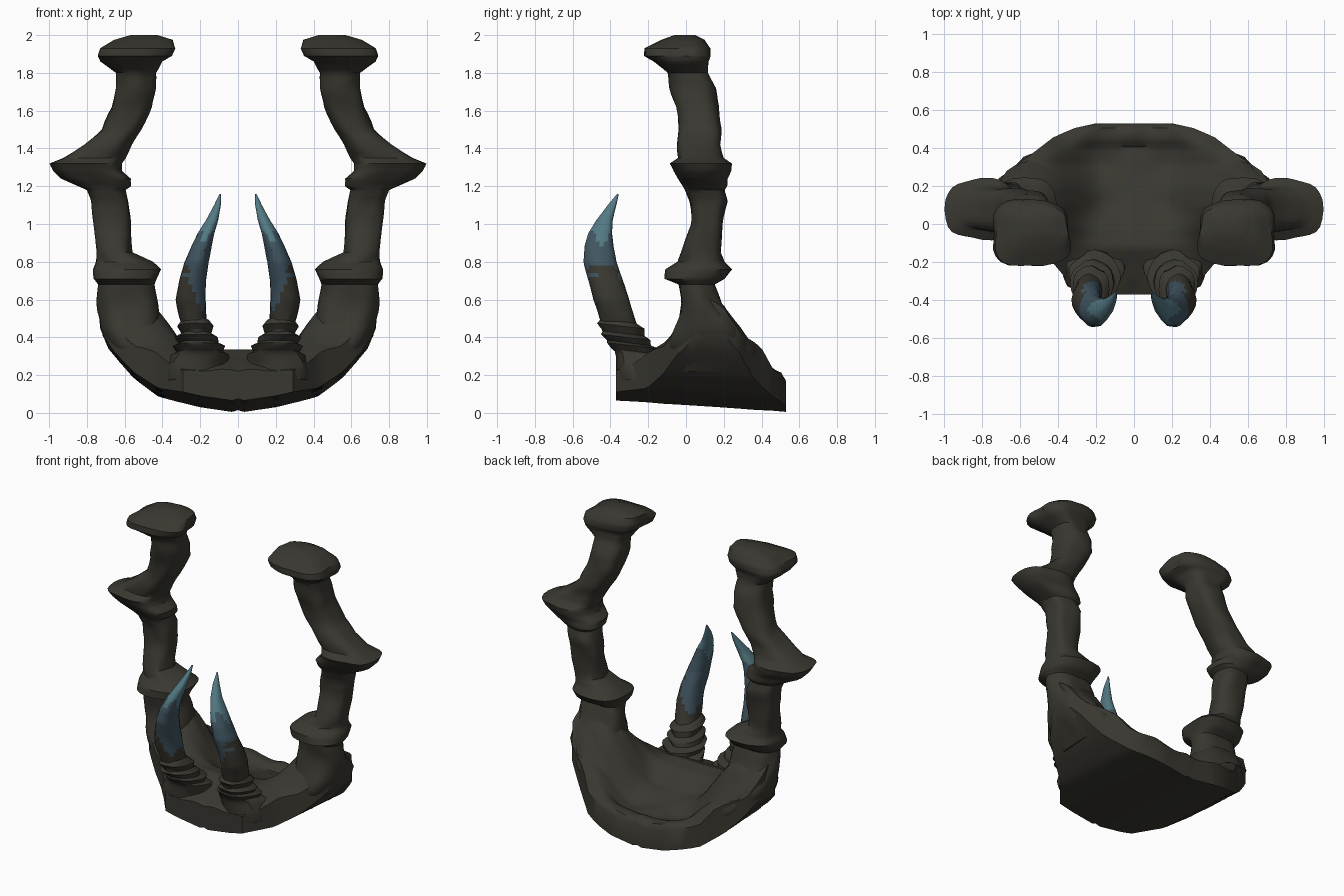
import bpy, bmesh, math
from mathutils import Vector, noise

if "Cube" in bpy.data.objects:
    bpy.data.objects.remove(bpy.data.objects["Cube"])


def material(name, rgb):
    m = bpy.data.materials.new(name)
    m.diffuse_color = (*rgb, 1)
    m.use_nodes = True
    m.node_tree.nodes["Principled BSDF"].inputs["Base Color"].default_value = m.diffuse_color
    return m


DARK = material("dark bone", (0.042, 0.039, 0.030))
BLUE = material("slate blue", (0.052, 0.09, 0.118))
TEAL = material("pale teal", (0.085, 0.19, 0.225))


def lerp(pts, t):
    """Piecewise linear lookup in (key, value) pairs."""
    if t <= pts[0][0]:
        return pts[0][1]
    for (a, u), (b, v) in zip(pts, pts[1:]):
        if t <= b:
            return u + (v - u) * (t - a) / (b - a)
    return pts[-1][1]


def smooth(a, b, t):
    t = max(0, min(1, (t - a) / (b - a)))
    return t * t * (3 - 2 * t)


def finish(name, rings, mats, rule=None, flip=False):
    """Skin closed rings of points into a capped, smooth-shaded object."""
    bm = bmesh.new()
    vr = [[bm.verts.new(p) for p in r] for r in rings]
    n = len(vr[0])
    for a, b in zip(vr, vr[1:]):
        for i in range(n):
            j = (i + 1) % n
            bm.faces.new((a[i], a[j], b[j], b[i]))
    bm.faces.new(vr[0])
    bm.faces.new(vr[-1])
    bmesh.ops.recalc_face_normals(bm, faces=bm.faces[:])
    if rule:
        for f in bm.faces:
            f.material_index = rule(f.calc_center_median())
    me = bpy.data.meshes.new(name)
    bm.to_mesh(me)
    bm.free()
    for m in mats:
        me.materials.append(m)
    ob = bpy.data.objects.new(name, me)
    bpy.context.collection.objects.link(ob)
    bpy.ops.object.select_all(action='DESELECT')
    ob.select_set(True)
    bpy.context.view_layer.objects.active = ob
    bpy.ops.object.shade_smooth_by_angle(angle=math.radians(40))
    return ob


def loft(stations, side, n, power, bump, steps, tilt=0):
    """Superellipse rings from (z, x0, x1, y0, y1), subdivided and roughened."""
    rings = []
    for s, (a, b) in enumerate(zip(stations, stations[1:])):
        last = s == len(stations) - 2
        for k in range(steps + (1 if last else 0)):
            t = k / steps
            z, x0, x1, y0, y1 = [p + (q - p) * t for p, q in zip(a, b)]
            ring = []
            for i in range(n):
                g = math.tau * i / n
                c, d = math.cos(g), math.sin(g)
                ex = math.copysign(abs(c) ** power, c)
                ey = math.copysign(abs(d) ** power, d)
                rough = 1 + bump * noise.noise(Vector((ex * 1.5, ey * 1.5, z * 7)))
                x = (x0 + x1) / 2 + (x1 - x0) / 2 * ex * rough
                y = (y0 + y1) / 2 + (y1 - y0) / 2 * ey * rough
                ring.append((side * x, y, z + tilt * (y - (y0 + y1) / 2)))
            rings.append(ring)
    return rings


# Jaw base: crescent channel, wide at the arms, with a sunken floor
WIDTH = [(-.37, .29), (-.2, .43), (-.05, .64), (.05, .71), (.2, .72), (.28, .67),
         (.36, .55), (.46, .42), (.51, .30), (.53, .2)]
BOTTOM = [(0, .045), (.03, .035), (.2, .06), (.42, .11), (.55, .2), (.66, .32), (.73, .44)]
MIDDLE = [(-.37, .22), (-.25, .28), (-.12, .335), (-.02, .32), (.1, .24), (.3, .17),
          (.40, .16), (.44, .2), (.5, .2), (.53, .16)]
SHOULDER = [(-.37, .22), (-.25, .28), (-.12, .36), (0, .52), (.1, .62), (.2, .56), (.3, .41),
            (.36, .38), (.41, .33), (.45, .26), (.5, .22), (.53, .16)]
rows = []
COLS = 36
for r in range(37):
    y = -.37 + .9 * r / 36
    w = lerp(WIDTH, y)
    low, top = [], []
    for c in range(COLS + 1):
        x = w * (2 * c / COLS - 1)
        zb = lerp(BOTTOM, abs(x)) + .03 * (1 - (y + .37) / .45)
        mid = lerp(MIDDLE, y)
        zt = mid + (lerp(SHOULDER, y) - mid) * smooth(.15, .52, abs(x))
        zt += .025 * noise.noise(Vector((abs(x) * 6, y * 8, 1)))
        low.append((x, y, max(zb, 0)))
        top.append((x, y, max(zt, zb + .05)))
    rows.append(low + top[::-1])
finish("jaw_base", rows, [DARK])

# Arms: stacked knuckled bones with flared joints, as (z, x0, x1, y0, y1)
ARM = [(.22, .42, .58, -.05, .36), (.34, .40, .68, -.08, .36), (.45, .40, .735, -.05, .29),
       (.58, .42, .735, -.03, .19), (.68, .43, .735, -.04, .15), (.71, .42, .76, -.11, .2),
       (.76, .40, .77, -.10, .24), (.80, .45, .76, -.04, .20), (.85, .56, .755, -.02, .18),
       (1.0, .57, .765, .03, .2), (1.12, .575, .78, .02, .22), (1.18, .59, .80, .0, .2),
       (1.20, .56, .84, -.01, .21), (1.24, .56, .92, -.04, .21), (1.28, .61, .96, -.07, .23),
       (1.32, .62, .985, -.09, .24), (1.35, .60, .92, -.04, .2), (1.42, .56, .82, -.04, .18),
       (1.50, .51, .72, -.04, .19), (1.62, .45, .665, -.05, .18), (1.72, .435, .645, -.08, .16),
       (1.80, .44, .65, -.10, .12), (1.86, .40, .74, -.17, .12), (1.89, .345, .755, -.22, .13),
       (1.93, .33, .74, -.22, .13), (1.975, .35, .66, -.13, .1), (2.0, .43, .57, -.06, .05)]

# Tusk sockets: wrinkled mounds of stacked collars
SOCKET = [(.16, .03, .40, -.36, .02), (.26, .04, .38, -.37, -.03), (.31, .06, .35, -.375, -.10),
          (.325, .09, .32, -.39, -.14), (.355, .08, .34, -.41, -.14), (.37, .11, .31, -.41, -.19),
          (.40, .11, .335, -.44, -.19), (.42, .14, .30, -.43, -.22), (.46, .125, .325, -.465, -.22),
          (.49, .15, .30, -.45, -.27), (.50, .17, .28, -.43, -.30)]

# Tusks: curved horns rising from the sockets
TUSK = [(.40, .15, .28, -.43, -.24), (.50, .165, .31, -.46, -.27), (.60, .17, .325, -.495, -.30),
        (.70, .165, .31, -.515, -.335), (.80, .155, .285, -.54, -.37), (.88, .14, .25, -.535, -.385),
        (.95, .125, .215, -.515, -.39), (1.02, .105, .17, -.475, -.385), (1.10, .09, .127, -.415, -.368),
        (1.16, .09, .098, -.364, -.356)]


def tusk_colour(p):
    """Teal tip, blue middle reaching lower on the inner front, dark root."""
    if p.z > .92 + .04 * math.sin(p.y * 60):
        return 2
    mid = .24 if p.z < .75 else .21
    outer = abs(p.x) - mid
    edge = .63 + (1.1 * outer if outer < 0 else 2.2 * outer) + .03 * math.sin(p.y * 45)
    return 1 if p.z > edge else 0


for side, label in ((-1, "left"), (1, "right")):
    finish(label + "_arm", loft(ARM, side, 28, .8, .14, 3), [DARK])
    finish(label + "_tusk_socket", loft(SOCKET, side, 24, .95, .16, 2, -.12), [DARK])
    finish(label + "_tusk", loft(TUSK, side, 20, .95, .10, 5),
           [DARK, BLUE, TEAL], tusk_colour)
